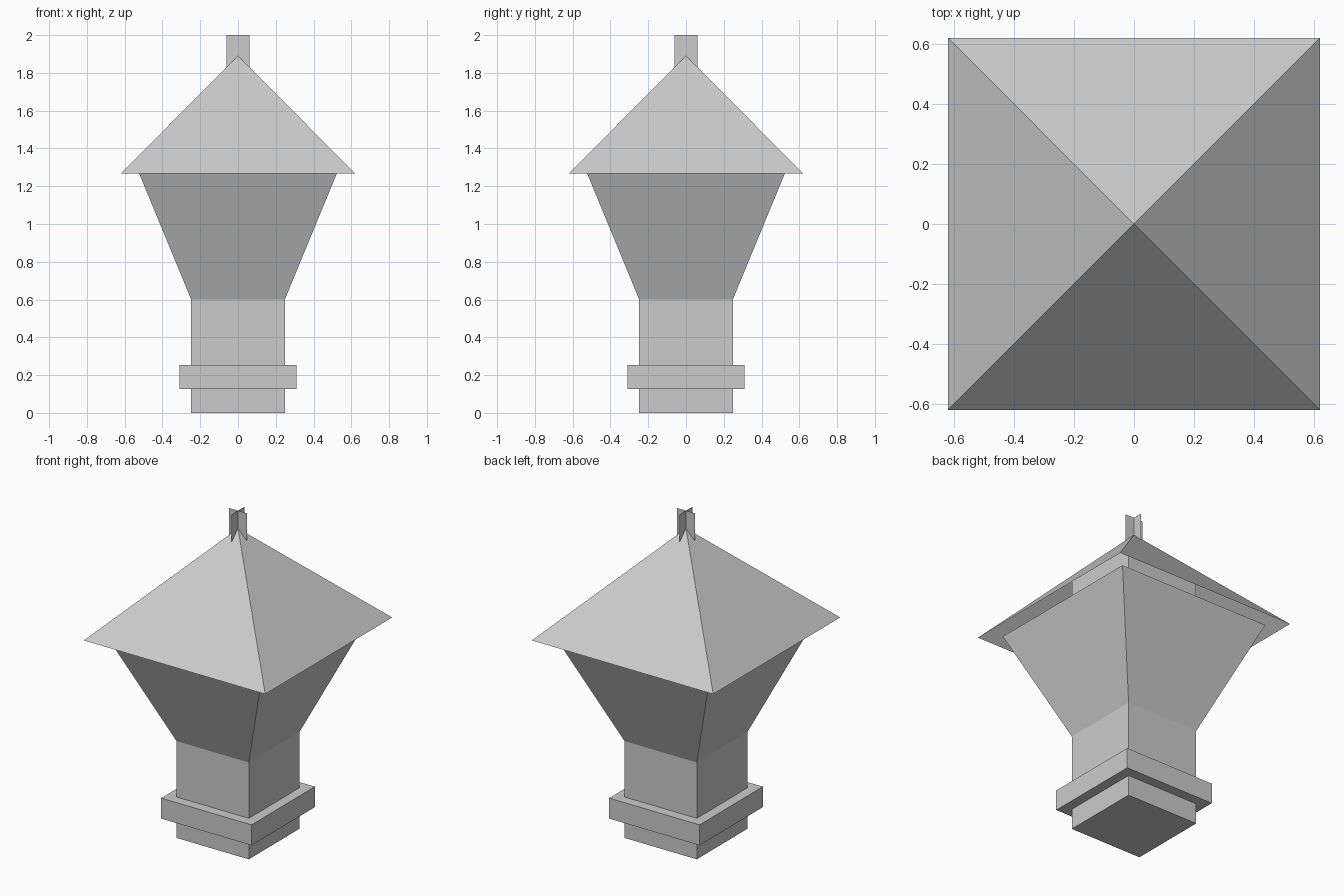
import bpy, bmesh

if "Cube" in bpy.data.objects:
    bpy.data.objects.remove(bpy.data.objects["Cube"])


def make_object(name, bm):
    bmesh.ops.recalc_face_normals(bm, faces=bm.faces[:])
    mesh = bpy.data.meshes.new(name)
    bm.to_mesh(mesh)
    bm.free()
    obj = bpy.data.objects.new(name, mesh)
    bpy.context.collection.objects.link(obj)
    return obj


def square_ring(bm, half, z):
    return [bm.verts.new((sx * half, sy * half, z))
            for sx, sy in ((-1, -1), (1, -1), (1, 1), (-1, 1))]


def square_loft(name, profile):
    """Stack square rings given as (half width, height), closed at both ends."""
    bm = bmesh.new()
    rings = [square_ring(bm, h, z) for h, z in profile]
    for a, b in zip(rings, rings[1:]):
        for i in range(4):
            j = (i + 1) % 4
            bm.faces.new((a[i], a[j], b[j], b[i]))
    bm.faces.new(rings[0][::-1])
    bm.faces.new(rings[-1])
    return make_object(name, bm)


# Post with collar, flared head and the core that carries the roof
square_loft("post", [
    (0.248, 0), (0.248, 0.127), (0.31, 0.127), (0.31, 0.254),
    (0.248, 0.254), (0.248, 0.6), (0.523, 1.267),
    (0.248, 1.267), (0.248, 1.63)])

# Pyramid roof, open underneath
bm = bmesh.new()
eave = square_ring(bm, 0.622, 1.267)
apex = bm.verts.new((0, 0, 1.89))
for i in range(4):
    bm.faces.new((eave[i], eave[(i + 1) % 4], apex))
make_object("roof", bm)

# Finial of two crossed flat blades
bm = bmesh.new()
for dx, dy in ((0.062, 0), (0, 0.062)):
    bm.faces.new([bm.verts.new((s * dx, s * dy, z))
                  for s, z in ((-1, 1.82), (1, 1.82), (1, 2), (-1, 2))])
make_object("finial", bm)
